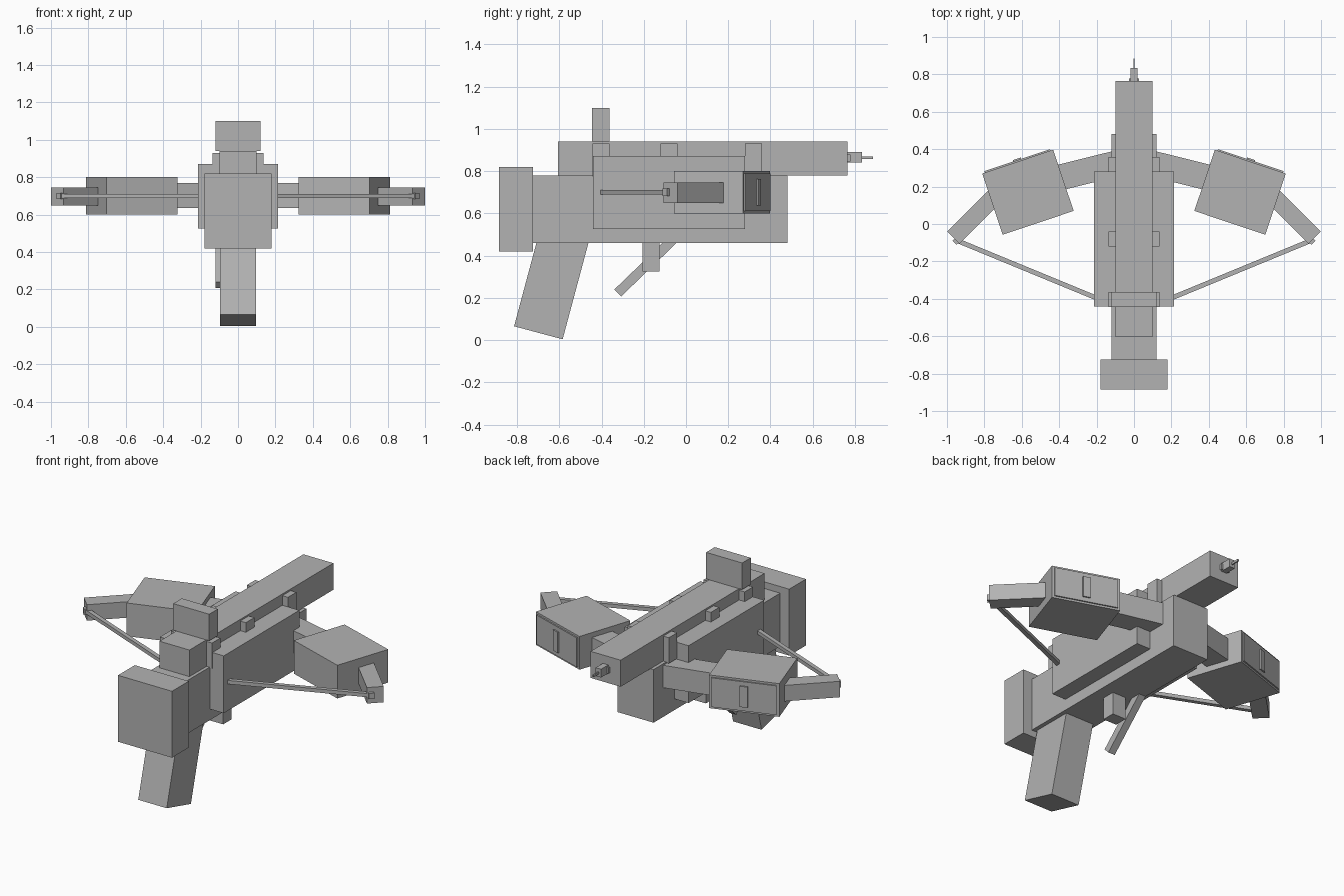
import bpy, math
from mathutils import Matrix, Vector

if "Cube" in bpy.data.objects:
    bpy.data.objects.remove(bpy.data.objects["Cube"])

grey = bpy.data.materials.new("mid_grey")
grey.diffuse_color = (0.45, 0.45, 0.45, 1)
grey.use_nodes = True
grey.node_tree.nodes["Principled BSDF"].inputs["Base Color"].default_value = grey.diffuse_color


def box(name, center, size, rot=Matrix.Identity(4)):
    """Box with given centre, full size and optional rotation."""
    bpy.ops.mesh.primitive_cube_add(size=1)
    ob = bpy.context.object
    ob.name = name
    sx, sy, sz = size
    ob.data.transform(Matrix.Translation(center) @ rot @ Matrix.Diagonal((sx, sy, sz, 1)))
    ob.data.materials.append(grey)
    return ob


def span(name, x, y, z):
    """Axis-aligned box from its ranges."""
    r = (x, y, z)
    return box(name, [(a + b) / 2 for a, b in r], [b - a for a, b in r])


# Stock, body and top rail
span("butt_plate", (-.18, .18), (-.885, -.725), (.42, .82))
span("body", (-.12, .12), (-.73, .48), (.46, .78))
span("side_housing", (-.213, .213), (-.44, .28), (.527, .872))
span("rail", (-.10, .10), (-.605, .765), (.78, .94))
span("rear_sight", (-.12, .12), (-.445, -.363), (.94, 1.10))

# Rail clamps
for i, y in enumerate((-.403, -.081, .319)):
    span(f"rail_clamp_{i + 1}", (-.137, .137), (y - .04, y + .04), (.775, .93))

# Bolt tip
span("bolt_base", (-.028, .028), (.76, .778), (.845, .88))
span("bolt_head", (-.018, .018), (.76, .834), (.84, .89))
span("bolt_point", (-.004, .004), (.83, .885), (.857, .87))

# Grip: tilted box, extended into the body
tilt = Matrix.Rotation(math.radians(-15), 4, 'X')
axis = tilt @ Vector((0, 0, 1))
bottom = Vector((0, -.699, .035))
box("grip", bottom + axis * .26, (.19, .238, .52), tilt)

# Trigger and release lever
span("trigger", (-.045, .045), (-.205, -.125), (.325, .47))
box("release_lever", (-.0975, -.19, .352), (.045, .37, .046),
    Matrix.Rotation(math.radians(44), 4, 'X'))

# Bow limbs, weights and strings on both sides
for s, side in ((1, "right"), (-1, "left")):
    def turn(deg):
        return Matrix.Rotation(math.radians(deg * s), 4, 'Z')

    box(f"inner_limb_{side}", (s * .25, .285, .703), (.42, .137, .135), turn(-14))

    # Limb block with its thin panel and slot plate
    r = turn(-18.5)
    c = Vector((s * .567, .17, .70))
    box(f"limb_block_{side}", c, (.40, .345, .20), r)
    box(f"block_panel_{side}", c + r @ Vector((0, .176, 0)), (.37, .009, .176), r)
    box(f"panel_catch_{side}", c + r @ Vector((0, .184, 0)), (.045, .009, .125), r)

    # Outer limb ending at the tip
    r = turn(-45)
    tip = Vector((s * .966, -.073, .698))
    box(f"outer_limb_{side}", tip - r @ Vector((s * .2, 0, 0)), (.40, .093, .096), r)

    # String and its knob
    a, b = Vector((s * .955, -.085, .70)), Vector((s * .19, -.40, .70))
    d = a - b
    box(f"string_{side}", (a + b) / 2, (d.length, .025, .022),
        Matrix.Rotation(math.atan2(d.y, d.x), 4, 'Z'))
    box(f"string_knob_{side}", (s * .95, -.09, .70), (.03, .03, .034), r)
